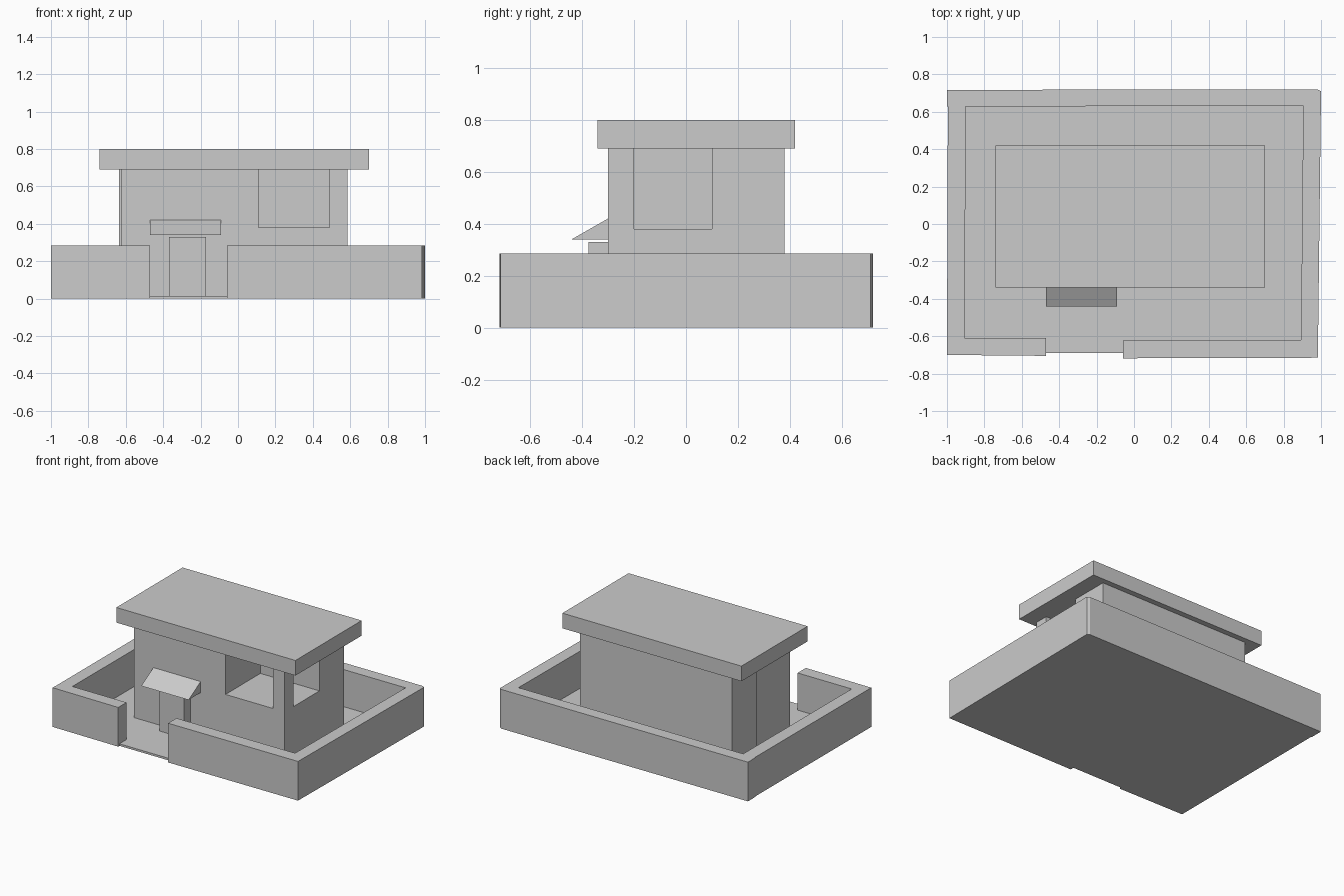
import bpy, bmesh

if "Cube" in bpy.data.objects:
    bpy.data.objects.remove(bpy.data.objects["Cube"])


def prism(name, pts, low, high, axis="z"):
    """Extrude a 2D outline: xy points along z, or yz points along x."""
    def place(p, h):
        return (p[0], p[1], h) if axis == "z" else (h, p[0], p[1])
    bm = bmesh.new()
    a = [bm.verts.new(place(p, low)) for p in pts]
    b = [bm.verts.new(place(p, high)) for p in pts]
    bm.faces.new(a[::-1])
    bm.faces.new(b)
    n = len(pts)
    for i in range(n):
        j = (i + 1) % n
        bm.faces.new((a[i], a[j], b[j], b[i]))
    bmesh.ops.recalc_face_normals(bm, faces=bm.faces)
    mesh = bpy.data.meshes.new(name)
    bm.to_mesh(mesh)
    bm.free()
    ob = bpy.data.objects.new(name, mesh)
    bpy.context.collection.objects.link(ob)
    return ob


def box(name, x0, x1, y0, y1, z0, z1):
    return prism(name, [(x0, y0), (x1, y0), (x1, y1), (x0, y1)], z0, z1)


# Yard floor
prism("yard_floor", [(-0.98, -0.69), (0.97, -0.69), (0.985, 0.70), (-0.98, 0.70)], 0, 0.015)

# Yard walls, slightly out of square, with an entrance gap at the front
WALL = 0.285
prism("left_yard_wall", [(-1.0, -0.70), (-0.905, -0.61), (-0.90, 0.63), (-0.995, 0.63)], 0, WALL)
prism("back_yard_wall", [(-1.0, 0.628), (0.905, 0.632), (1.0, 0.71), (0.98, 0.72), (-1.0, 0.717)], 0, WALL)
prism("right_yard_wall", [(0.893, -0.62), (0.983, -0.715), (1.0, 0.71), (0.905, 0.632)], 0, WALL)
prism("front_left_yard_wall", [(-1.0, -0.70), (-0.47, -0.705), (-0.47, -0.61), (-0.905, -0.61)], 0, WALL)
prism("front_right_yard_wall", [(-0.06, -0.718), (0.983, -0.715), (0.893, -0.62), (-0.06, -0.622)], 0, WALL)

# House: lower body with an L-shaped upper storey around the open corner
LEFT, RIGHT, FRONT, MID, BACK = -0.625, 0.585, -0.30, 0.10, 0.38
SILL, EAVES = 0.38, 0.69
box("house_lower_body", LEFT, RIGHT, FRONT, BACK, 0.015, SILL)
prism("house_upper_body", [(LEFT, FRONT), (0.11, FRONT), (0.11, MID), (RIGHT, MID),
                           (RIGHT, BACK), (LEFT, BACK)], SILL, EAVES)
box("back_left_panel", -0.635, LEFT, MID, BACK, 0.015, EAVES)
box("corner_post", 0.49, RIGHT, FRONT, -0.20, SILL, EAVES)

# Flat roof slab
box("roof", -0.74, 0.70, -0.34, 0.42, EAVES, 0.80)

# Door block and sloping awning
box("door", -0.37, -0.17, -0.375, FRONT, 0.015, 0.33)
prism("door_awning", [(-0.44, 0.34), (FRONT, 0.34), (FRONT, 0.42)], -0.47, -0.09, "x")
